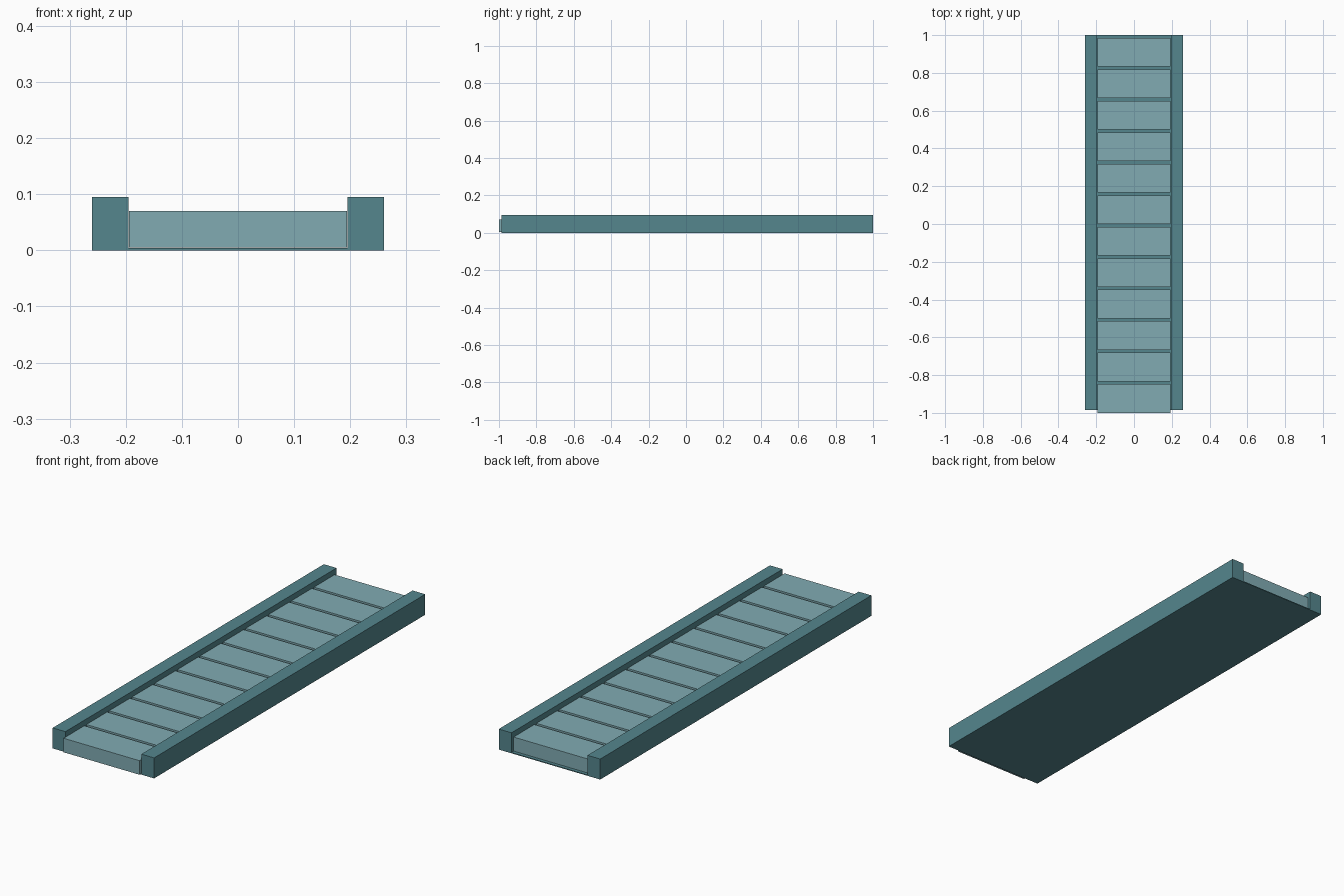
import bpy

if "Cube" in bpy.data.objects:
    bpy.data.objects.remove(bpy.data.objects["Cube"])

teal = bpy.data.materials.new("dark_teal")
teal.diffuse_color = (0.09, 0.24, 0.27, 1)
teal.use_nodes = True
teal.node_tree.nodes["Principled BSDF"].inputs["Base Color"].default_value = teal.diffuse_color
pale = bpy.data.materials.new("pale_teal")
pale.diffuse_color = (0.22, 0.41, 0.45, 1)
pale.use_nodes = True
pale.node_tree.nodes["Principled BSDF"].inputs["Base Color"].default_value = pale.diffuse_color


def box(name, x, y, z, mat):
    """Box from (min, max) ranges on each axis."""
    bpy.ops.mesh.primitive_cube_add(
        size=1, location=[(a + b) / 2 for a, b in (x, y, z)])
    ob = bpy.context.object
    ob.name = name
    ob.scale = [b - a for a, b in (x, y, z)]
    bpy.ops.object.transform_apply(location=False, rotation=False, scale=True)
    ob.data.materials.append(mat)
    return ob


# Channel frame: one extruded U profile with two rails and a thin floor
W, IN, H, FLOOR = 0.26, 0.195, 0.095, 0.004
profile = [(-W, 0), (W, 0), (W, H), (IN, H), (IN, FLOOR),
           (-IN, FLOOR), (-IN, H), (-W, H)]
n = len(profile)
verts = [(x, y, z) for y in (-0.986, 1.0) for x, z in profile]
# end caps are split into floor and rails so they stay convex
caps = [(0, 1, 4, 5), (1, 2, 3, 4), (0, 5, 6, 7)]
faces = [(i, i + n, (i + 1) % n + n, (i + 1) % n)[::-1] for i in range(n)]
faces += caps + [tuple(i + n for i in reversed(c)) for c in caps]
mesh = bpy.data.meshes.new("channel_frame")
mesh.from_pydata(verts, [], faces)
mesh.materials.append(teal)
frame = bpy.data.objects.new("channel_frame", mesh)
bpy.context.collection.objects.link(frame)

# Row of conveyor slats lying on the floor
PITCH, LENGTH = 2 / 12, 0.152
for i in range(12):
    y = -1 + i * PITCH
    box(f"slat_{i + 1}", (-0.194, 0.194), (y, y + LENGTH), (0.005, 0.07), pale)
